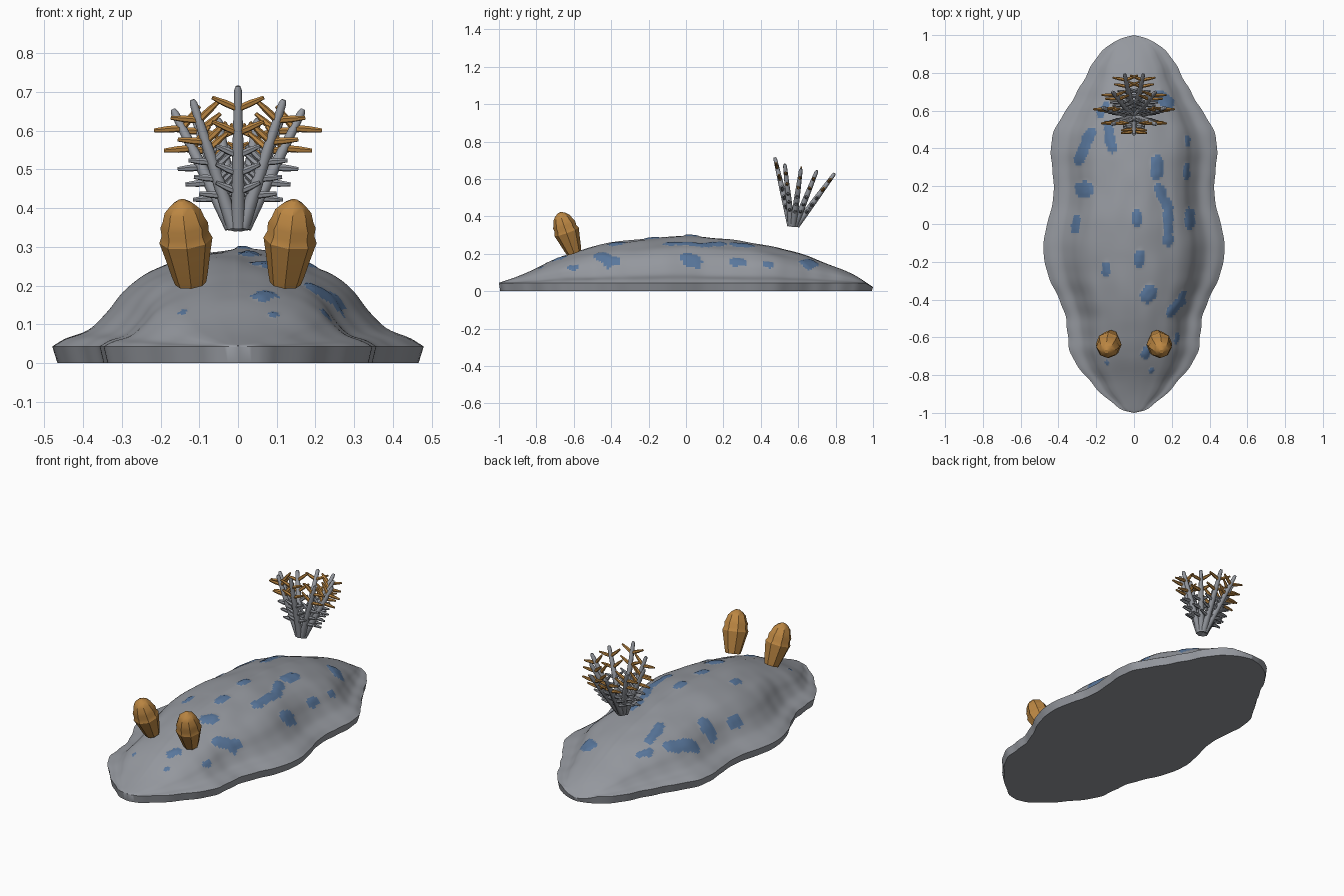
import bpy, bmesh, math
from mathutils import Vector, noise

if "Cube" in bpy.data.objects:
    bpy.data.objects.remove(bpy.data.objects["Cube"])


def material(name, rgb):
    m = bpy.data.materials.new(name)
    m.diffuse_color = (*rgb, 1)
    m.use_nodes = True
    m.node_tree.nodes["Principled BSDF"].inputs["Base Color"].default_value = m.diffuse_color
    return m


GREY = material("slate grey", (0.30, 0.315, 0.345))
BLUE = material("dusty blue", (0.10, 0.185, 0.335))
GOLD = material("ochre gold", (0.50, 0.24, 0.055))


def curve(table):
    """Smooth curve through (position, value) points."""
    xs, vs = zip(*table)
    n = len(xs)
    slope = [(vs[min(i + 1, n - 1)] - vs[max(i - 1, 0)]) /
             (xs[min(i + 1, n - 1)] - xs[max(i - 1, 0)]) for i in range(n)]

    def at(x):
        x = min(max(x, xs[0]), xs[-1])
        i = max(k for k in range(n - 1) if xs[k] <= x)
        h = xs[i + 1] - xs[i]
        t = (x - xs[i]) / h
        a = vs[i] + (vs[i + 1] - vs[i]) * t * t * (3 - 2 * t)
        return a + h * t * (1 - t) * (slope[i] * (1 - t) - slope[i + 1] * t)
    return at


def finish(name, bm, mats, angle):
    bmesh.ops.remove_doubles(bm, verts=bm.verts, dist=0.0001)
    bmesh.ops.recalc_face_normals(bm, faces=bm.faces)
    me = bpy.data.meshes.new(name)
    bm.to_mesh(me)
    bm.free()
    for m in mats:
        me.materials.append(m)
    ob = bpy.data.objects.new(name, me)
    bpy.context.collection.objects.link(ob)
    bpy.ops.object.select_all(action='DESELECT')
    ob.select_set(True)
    bpy.context.view_layer.objects.active = ob
    bpy.ops.object.shade_smooth_by_angle(angle=math.radians(angle))
    return ob


# Body: wavy outline, back ridge and mantle cross-section
half_width = curve([(-1, 0), (-.985, .06), (-.95, .11), (-.9, .17), (-.8, .26),
                    (-.7, .33), (-.6, .35), (-.5, .36), (-.4, .395), (-.27, .455),
                    (-.13, .48), (0, .46), (.1, .433), (.2, .425), (.4, .44),
                    (.5, .42), (.6, .36), (.7, .30), (.8, .245), (.9, .185),
                    (.96, .11), (.985, .06), (1, 0)])
ridge = curve([(-1, .045), (-.9, .08), (-.8, .122), (-.7, .17), (-.6, .21),
               (-.4, .26), (-.2, .282), (0, .296), (.2, .278), (.4, .25),
               (.6, .205), (.8, .13), (.9, .085), (1, .022)])
section = curve([(0, 1), (.21, .95), (.42, .82), (.52, .73), (.62, .57),
                 (.7, .37), (.8, .18), (.93, .08), (1, 0)])

# Painted spots as capsules: start, end, radius
SPOTS = [(-.29, .34, -.23, .48, .03), (-.14, .52, -.115, .40, .027),
         (-.27, .185, -.255, .185, .042), (-.31, -.03, -.305, .03, .021),
         (.015, .01, .018, .05, .026), (.12, .27, .12, .33, .034),
         (.13, .19, .18, .08, .026), (.18, .08, .18, -.09, .027),
         (.275, .25, .28, .31, .017), (.28, .42, .28, .45, .015),
         (.295, 0, .295, .06, .026), (.03, -.2, .03, -.16, .028),
         (-.15, -.255, -.15, -.22, .021), (.07, -.38, .085, -.36, .039),
         (.19, -.47, .25, -.41, .024), (.25, -.41, .26, -.37, .018),
         (.06, -.69, .075, -.665, .026), (.13, .68, .18, .64, .033),
         (-.18, .58, -.15, .63, .02), (.225, -.62, .23, -.59, .014),
         (-.14, -.735, -.137, -.735, .012), (.09, -.775, .092, -.775, .012)]


def spot_depth(x, y):
    """Positive inside a spot."""
    p = Vector((x, y))
    best = -1
    for ax, ay, bx, by, r in SPOTS:
        a, d = Vector((ax, ay)), Vector((bx - ax, by - ay))
        t = min(max((p - a).dot(d) / d.length_squared, 0), 1)
        best = max(best, r - (p - a - d * t).length)
    return best + .008 * noise.noise(Vector((x * 28, y * 28, 3)))


def build_body():
    rows, cols = 200, 112
    bm = bmesh.new()
    rings = []
    for i in range(rows + 1):
        y = -math.cos(math.pi * i / rows)
        w, h = half_width(y), ridge(y)
        w += .004 * math.sin(y * 55) * min(1, w * 5) * abs(y)
        rim = min(.043, h * .9)
        ring = [bm.verts.new((-w * .972, y * .993, 0))]
        for j in range(cols + 1):
            s = math.sin(math.pi / 2 * (2 * j / cols - 1)) * .5 + (2 * j / cols - 1) * .5
            x = w * s
            z = rim + (h - rim) * section(abs(s))
            fade = 1 - abs(s) ** 6
            z += .006 * noise.noise(Vector((x * 9, y * 6, 0))) * fade * min(1, h * 5)
            z += min(max(spot_depth(x, y) * .4, 0), .007)
            ring.append(bm.verts.new((x, y, z)))
        ring.append(bm.verts.new((w * .972, y * .993, 0)))
        rings.append(ring)
    for a, b in zip(rings, rings[1:]):
        n = len(a)
        for j in range(n):
            k = (j + 1) % n
            f = bm.faces.new((a[j], a[k], b[k], b[j]))
            c = f.calc_center_median()
            if 0 < j < n - 2 and spot_depth(c.x, c.y) > 0:
                f.material_index = 1
    bmesh.ops.dissolve_degenerate(bm, dist=0.00005, edges=bm.edges)
    finish("body", bm, [GREY, BLUE], 45)


def tube(bm, path, radii, sides, mat=0):
    """Closed tapered tube along straight or bent points."""
    axis = (path[-1] - path[0]).normalized()
    u = axis.orthogonal().normalized() if abs(axis.z) < .5 else \
        axis.cross(Vector((0, 1, 0))).normalized()
    v = axis.cross(u)
    rings = [[bm.verts.new(p + r * (math.cos(t) * u + math.sin(t) * v))
              for t in (2 * math.pi * k / sides for k in range(sides))]
             for p, r in zip(path, radii)]
    faces = [bm.faces.new(rings[0][::-1]), bm.faces.new(rings[-1])]
    for a, b in zip(rings, rings[1:]):
        faces += [bm.faces.new((a[k], a[(k + 1) % sides], b[(k + 1) % sides], b[k]))
                  for k in range(sides)]
    for f in faces:
        f.material_index = mat


build_body()

# Pair of knobbly horns on the head
HORN = [(0, .04), (.09, .046), (.36, .06), (.52, .069), (.60, .061), (.70, .062),
        (.77, .054), (.87, .047), (.95, .029), (1, .01)]
for side, label in ((-1, "left"), (1, "right")):
    bm = bmesh.new()
    foot, tip = Vector((side * .122, -.598, .205)), Vector((side * .146, -.675, .42))
    tube(bm, [foot.lerp(tip, t) for t, r in HORN], [r for t, r in HORN], 8)
    finish(label + "_horn", bm, [GOLD], 30)

# Gill plume: fanned stems with paired twigs, upper twigs gold
bm = bmesh.new()
ROOT = Vector((0, .568, .35))
TIPS = [(0, .475, .715)] + [(s * x, y, z) for s in (-1, 1) for x, y, z in
                            ((.118, .528, .68), (.168, .615, .655),
                             (.115, .70, .645), (.05, .795, .63))]
for tip in map(Vector, TIPS):
    d = (tip - ROOT).normalized()
    start = ROOT + Vector((d.x * .035, d.y * .035, 0))
    tube(bm, [start, start.lerp(tip, .5), start.lerp(tip, .97), tip],
         [.018, .015, .010, .006], 8)
    across = (Vector((1, 0, 0)) - d * d.x).normalized()
    for t, mat in ((.25, 0), (.38, 0), (.51, 0), (.67, 1), (.84, 1)):
        p = start.lerp(tip, t)
        for s in (-1, 1):
            q = p + (across * s + d * .45).normalized() * (.062 if mat == 0 else .073)
            tube(bm, [p, p.lerp(q, .5), q], [.009, .009, .005], 6, mat)
bmesh.ops.translate(bm, verts=bm.verts, vec=(0, 0, 0))
finish("gill_plume", bm, [GREY, GOLD], 50)
